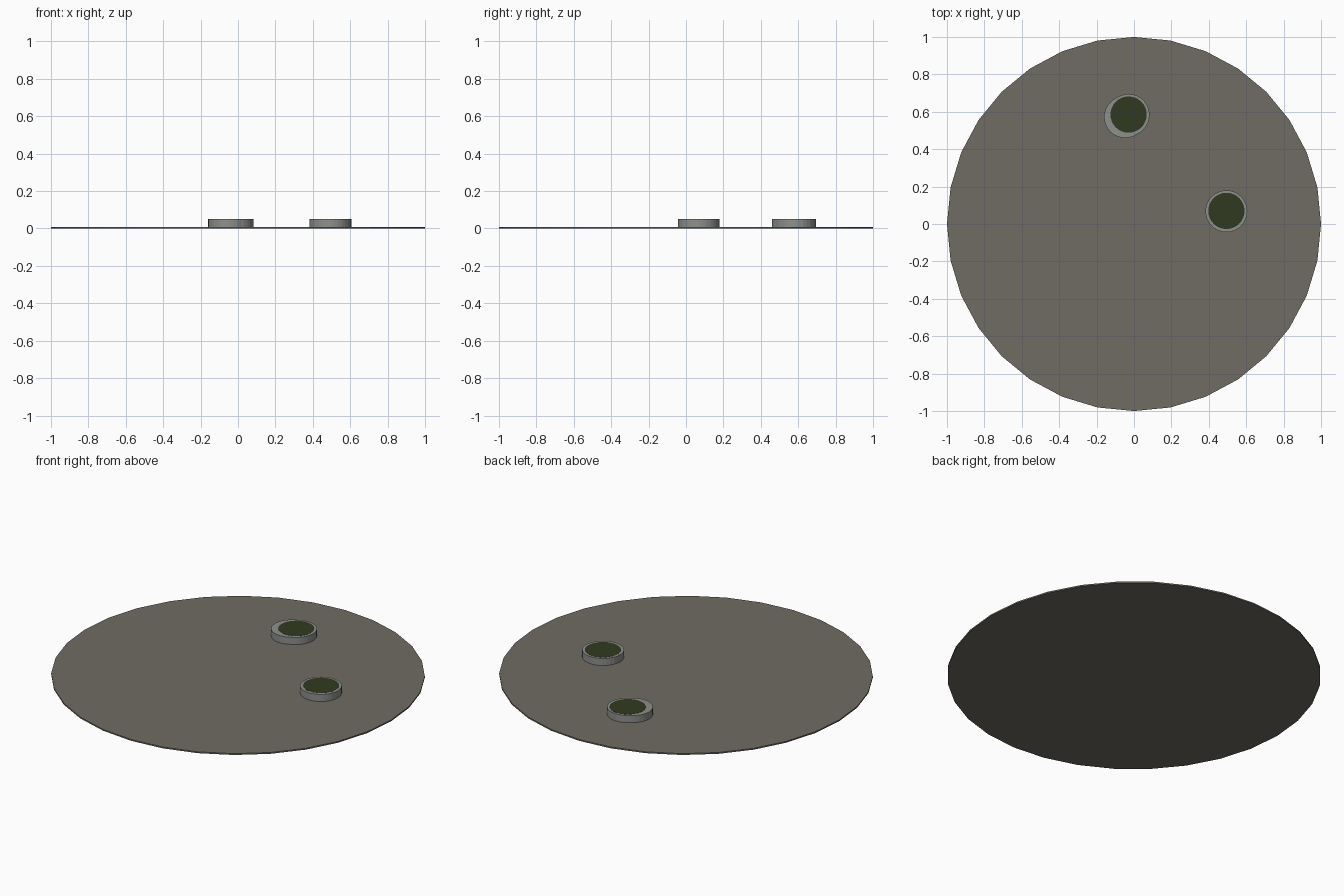
import bpy

if "Cube" in bpy.data.objects:
    bpy.data.objects.remove(bpy.data.objects["Cube"])


def material(name, rgb):
    m = bpy.data.materials.new(name)
    m.diffuse_color = (*rgb, 1)
    m.use_nodes = True
    m.node_tree.nodes["Principled BSDF"].inputs["Base Color"].default_value = m.diffuse_color
    return m


def disc(name, x, y, radius, z0, z1, mat):
    bpy.ops.mesh.primitive_cylinder_add(
        vertices=32, radius=radius, depth=z1 - z0,
        location=(x, y, (z0 + z1) / 2))
    ob = bpy.context.object
    ob.name = name
    ob.data.materials.append(mat)
    return ob


ground = material("ground", (0.16, 0.15, 0.125))
metal = material("metal", (0.27, 0.28, 0.26))
green = material("dark_green", (0.03, 0.042, 0.014))

# Thin round plate
disc("base_plate", 0, 0, 1.0, 0, 0.008, ground)

# Short cans, the first and second overlapping
cans = [("a", -0.048, 0.572), ("b", -0.029, 0.583), ("c", 0.494, 0.068)]
for tag, x, y in cans:
    disc("can_body_" + tag, x, y, 0.112, 0.004, 0.05, metal)

# Green lids, set nearly flush inside the can rims
for tag, x, y in cans[1:]:
    disc("can_lid_" + tag, x, y + 0.002, 0.097, 0.045, 0.0505, green)
